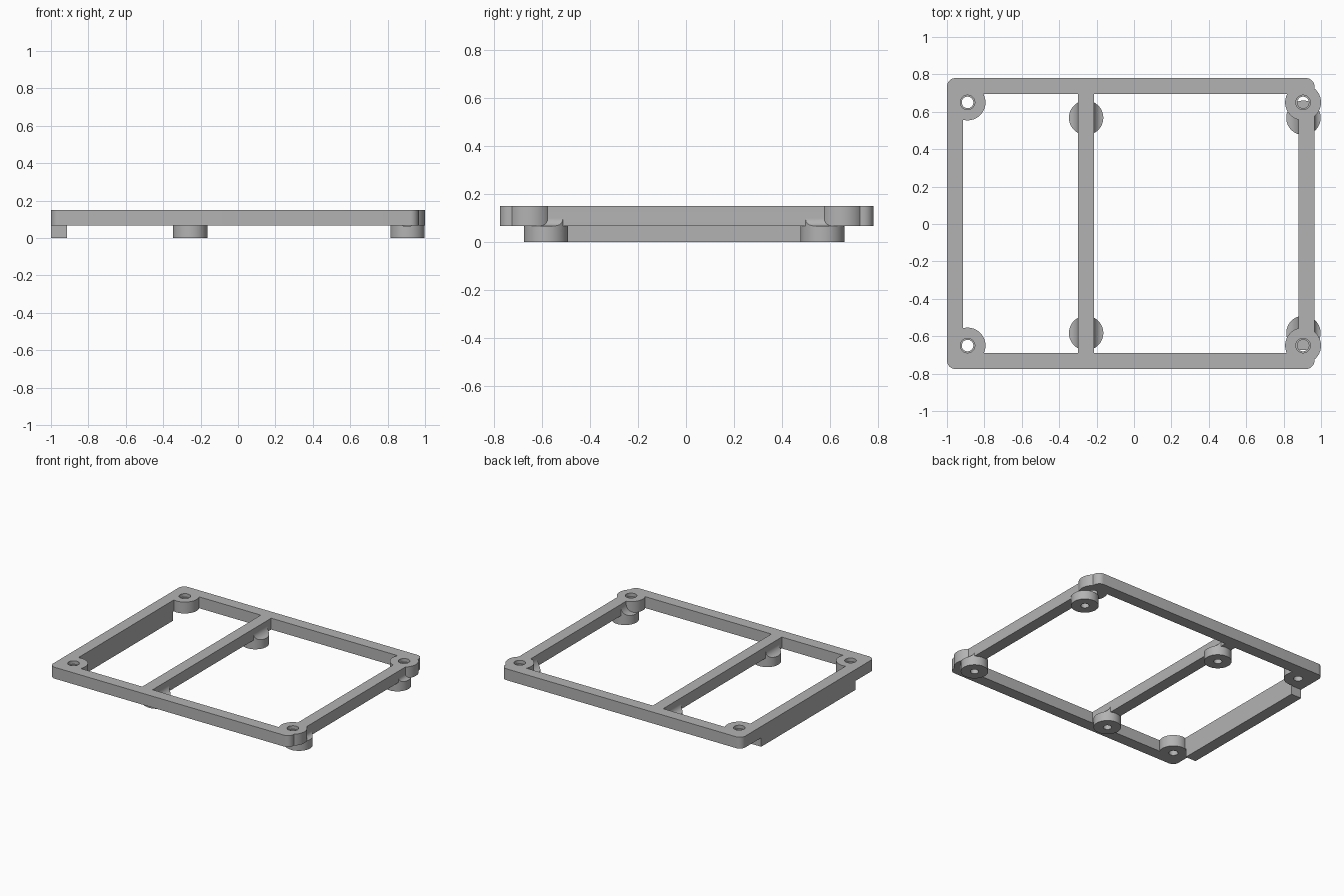
import bpy, bmesh, math

cube = bpy.data.objects.get("Cube")
if cube:
    bpy.data.objects.remove(cube, do_unlink=True)

LOW, TOP = 0.066, 0.15          # underside and top of the frame
PAD_R = 0.092

gray = bpy.data.materials.new("light_gray")
gray.use_nodes = True
gray.diffuse_color = (0.45, 0.45, 0.45, 1)
gray.node_tree.nodes["Principled BSDF"].inputs["Base Color"].default_value = (0.45, 0.45, 0.45, 1)


def prism(name, points, move):
    """Extrude a closed outline of 3D points along a vector."""
    bm = bmesh.new()
    face = bm.faces.new([bm.verts.new(p) for p in points])
    ext = bmesh.ops.extrude_face_region(bm, geom=[face])
    bmesh.ops.translate(bm, vec=move, verts=[v for v in ext["geom"] if isinstance(v, bmesh.types.BMVert)])
    bmesh.ops.recalc_face_normals(bm, faces=bm.faces)
    mesh = bpy.data.meshes.new(name)
    bm.to_mesh(mesh)
    bm.free()
    mesh.materials.append(gray)
    obj = bpy.data.objects.new(name, mesh)
    bpy.context.collection.objects.link(obj)
    return obj


def box(name, x0, x1, y0, y1, z0, z1):
    return prism(name, [(x0, y0, z0), (x1, y0, z0), (x1, y1, z0), (x0, y1, z0)], (0, 0, z1 - z0))


def cylinder(name, x, y, r, z0, z1, n=64):
    ring = [2 * math.pi * (i + 0.5) / n for i in range(n)]
    return prism(name, [(x + r * math.cos(a), y + r * math.sin(a), z0) for a in ring], (0, 0, z1 - z0))


def combine(target, tool, operation):
    """Apply a boolean and remove the tool."""
    mod = target.modifiers.new(operation, 'BOOLEAN')
    mod.operation, mod.solver, mod.object = operation, 'EXACT', tool
    bpy.ops.object.select_all(action='DESELECT')
    bpy.context.view_layer.objects.active = target
    target.select_set(True)
    bpy.ops.object.modifier_apply(modifier=mod.name)
    bpy.data.objects.remove(tool, do_unlink=True)


# Frame plate with rounded corners
outline = []
R = 0.045
for cx, cy, start in ((0.965 - R, 0.78 - R, 0), (-1 + R, 0.78 - R, 90),
                      (-1 + R, -0.775 + R, 180), (0.965 - R, -0.775 + R, 270)):
    for i in range(9):
        a = math.radians(start + i * 90 / 8)
        outline.append((cx + R * math.cos(a), cy + R * math.sin(a), LOW))
frame = prism("mounting_frame", outline, (0, 0, TOP - LOW))

# Two windows, leaving the cross bar between them
for x0, x1 in ((-0.915, -0.30), (-0.215, 0.88)):
    combine(frame, box("window_cutter", x0, x1, -0.69, 0.695, -0.1, 0.3), 'DIFFERENCE')

# Rounded corner bosses
CORNERS = [(x, y) for x in (-0.89, 0.904) for y in (-0.65, 0.65)]
for x, y in CORNERS:
    combine(frame, cylinder("corner_boss", x, y, 0.096, LOW, TOP), 'UNION')

# Ledge below the edge bar
combine(frame, box("lower_ledge", -1, -0.915, -0.55, 0.55, 0, LOW), 'UNION')


def standoff(x, y, bar0, bar1):
    """Round pad whose top sweeps up in a concave fillet to the bar sides."""
    left, right = bar0 - (x - PAD_R), (x + PAD_R) - bar1
    prof = [(x + 0.1, y - 0.1, -0.01), (x - 0.1, y - 0.1, -0.01), (x - 0.1, y - 0.1, LOW)]
    arc = [math.radians(i * 9) for i in range(11)]
    prof += [(bar0 - left + left * math.sin(a), y - 0.1, LOW + left * (1 - math.cos(a))) for a in arc]
    prof += [(bar1 + right - right * math.sin(a), y - 0.1, LOW + right * (1 - math.cos(a)))
             for a in reversed(arc)]
    prof.append((x + 0.1, y - 0.1, LOW))
    pad = cylinder("standoff", x, y, PAD_R, 0, TOP)
    combine(pad, prism("fillet_shape", prof, (0, 0.2, 0)), 'INTERSECT')
    return pad


# Standoffs under the cross bar and the end bar, with blind screw holes
for x, bar0, bar1 in ((-0.256, -0.30, -0.215), (0.906, 0.88, 0.965)):
    for y in (-0.583, 0.568):
        combine(frame, standoff(x, y, bar0, bar1), 'UNION')
        combine(frame, cylinder("blind_hole", x, y, 0.028, -0.1, 0.055, 32), 'DIFFERENCE')

# Stepped screw holes in the corner bosses
for x, y in CORNERS:
    combine(frame, cylinder("screw_hole", x, y, 0.031, LOW - 0.0005, 0.3, 32), 'DIFFERENCE')
    combine(frame, cylinder("screw_recess", x, y, 0.039, 0.125, 0.3, 32), 'DIFFERENCE')

bpy.ops.object.select_all(action='DESELECT')
bpy.context.view_layer.objects.active = frame
frame.select_set(True)
bpy.ops.object.shade_smooth_by_angle(angle=math.radians(30))
